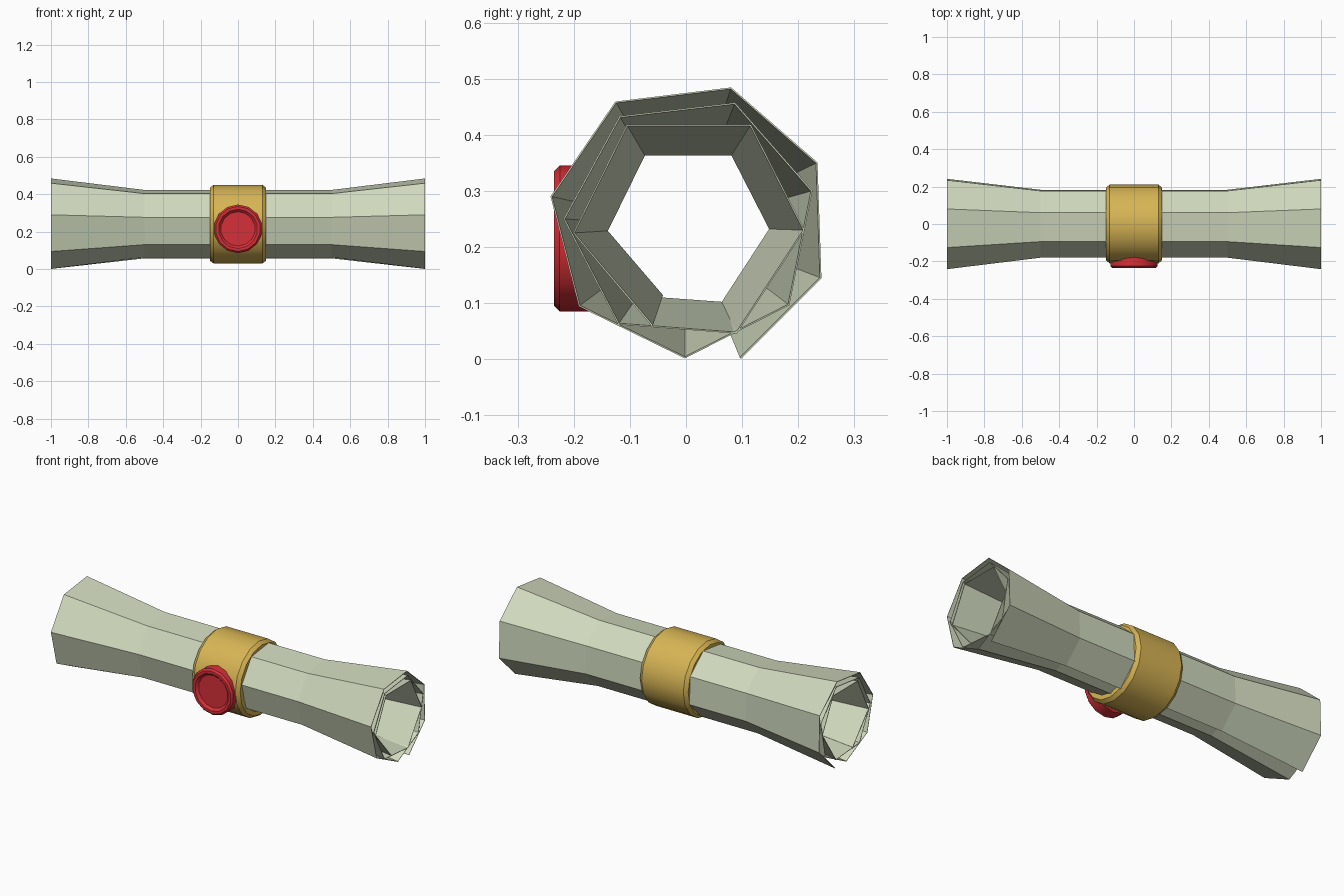
import bpy, bmesh, math
from mathutils import Matrix

if "Cube" in bpy.data.objects:
    bpy.data.objects.remove(bpy.data.objects["Cube"])

ZC = 0.237  # height of the scroll axis


def material(name, rgb):
    m = bpy.data.materials.new(name)
    m.diffuse_color = (*rgb, 1)
    m.use_nodes = True
    m.node_tree.nodes["Principled BSDF"].inputs["Base Color"].default_value = m.diffuse_color
    return m


def make_object(name, bm, mat):
    me = bpy.data.meshes.new(name)
    bm.to_mesh(me)
    bm.free()
    ob = bpy.data.objects.new(name, me)
    bpy.context.collection.objects.link(ob)
    me.materials.append(mat)
    return ob


def smooth(ob, angle):
    bpy.ops.object.select_all(action='DESELECT')
    ob.select_set(True)
    bpy.context.view_layer.objects.active = ob
    bpy.ops.object.shade_smooth_by_angle(angle=math.radians(angle))


def lathe(profile, sides, closed, phase=0.0):
    """Revolve (radius, height) pairs around z; open profiles get end caps."""
    bm = bmesh.new()
    rings = [[bm.verts.new((r * math.cos(phase + math.tau * i / sides),
                            r * math.sin(phase + math.tau * i / sides), h))
              for i in range(sides)] for r, h in profile]
    pairs = list(zip(rings, rings[1:]))
    if closed:
        pairs.append((rings[-1], rings[0]))
    else:
        bm.faces.new(rings[0])
        bm.faces.new(rings[-1])
    for a, b in pairs:
        for i in range(sides):
            j = (i + 1) % sides
            bm.faces.new((a[i], a[j], b[j], b[i]))
    bmesh.ops.recalc_face_normals(bm, faces=bm.faces)
    return bm


# Parchment: a faceted spiral (y, z), pinched toward the middle
spiral = [(0.097, 0.002), (0.24, 0.145), (0.233, 0.35), (0.08, 0.483), (-0.125, 0.458),
          (-0.24, 0.29), (-0.19, 0.095), (-0.002, 0.003), (0.183, 0.097), (0.224, 0.3),
          (0.087, 0.456), (-0.118, 0.432), (-0.217, 0.25), (-0.12, 0.063), (0.09, 0.047),
          (0.21, 0.23), (0.115, 0.417), (-0.105, 0.417), (-0.2, 0.225), (-0.06, 0.06)]
bm = bmesh.new()
rows = []
for x in (-1, -0.5, 0.5, 1):
    row = []
    for i, (y, z) in enumerate(spiral):
        t = i / (len(spiral) - 1)
        s = 1 if abs(x) == 1 else 0.76 - 0.06 * t
        row.append(bm.verts.new((x, y * s, ZC + (z - ZC) * s)))
    rows.append(row)
for a, b in zip(rows, rows[1:]):
    for i in range(len(spiral) - 1):
        bm.faces.new((a[i], b[i], b[i + 1], a[i + 1]))
scroll = make_object("parchment_roll", bm, material("parchment", (0.63, 0.69, 0.51)))
sol = scroll.modifiers.new("thickness", 'SOLIDIFY')
sol.thickness = 0.003
sol.offset = 0

# Band with chamfered rims
band_bm = lathe([(0.17, -0.15), (0.195, -0.15), (0.21, -0.13), (0.21, 0.13),
                 (0.195, 0.15), (0.17, 0.15)], 16, True)
band_bm.transform(Matrix.Translation((0, 0, 0.24)) @ Matrix.Rotation(math.pi / 2, 4, 'Y'))
band = make_object("band", band_bm, material("gold", (0.68, 0.46, 0.09)))
smooth(band, 35)

# Wax seal with a raised rim and dished face
seal_bm = lathe([(0.13, 0.16), (0.13, 0.225), (0.12, 0.235), (0.105, 0.235),
                 (0.092, 0.222)], 14, False, math.pi / 14)
seal_bm.transform(Matrix.Translation((0, 0, 0.215)) @ Matrix.Rotation(math.pi / 2, 4, 'X'))
seal = make_object("wax_seal", seal_bm, material("red_wax", (0.68, 0.03, 0.04)))
smooth(seal, 30)
